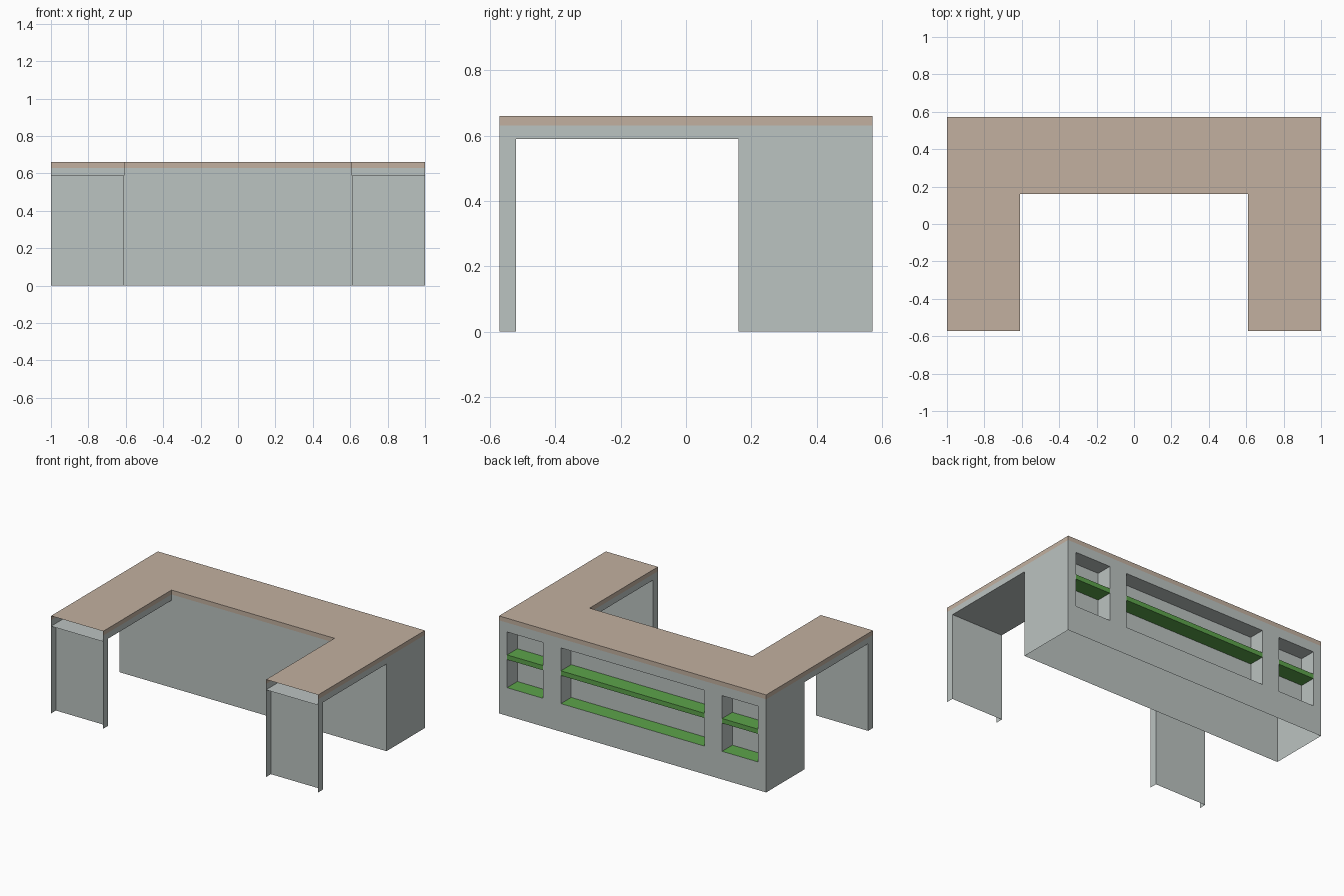
import bpy, bmesh

if "Cube" in bpy.data.objects:
    bpy.data.objects.remove(bpy.data.objects["Cube"])

def material(name, rgb):
    m = bpy.data.materials.new(name)
    m.diffuse_color = (*rgb, 1)
    m.use_nodes = True
    m.node_tree.nodes["Principled BSDF"].inputs["Base Color"].default_value = m.diffuse_color
    return m

TAN = material("tan_counter", (0.54, 0.435, 0.35))
GREY = material("pale_grey", (0.50, 0.546, 0.533))
GREEN = material("shelf_green", (0.107, 0.366, 0.07))

X, Y = 1.0, 0.571            # outer half sizes
IX, IY = 0.61, 0.16          # inner opening
Z1, Z2, Z3 = 0.59, 0.63, 0.66

def build(name, mat, polys):
    bm = bmesh.new()
    for p in polys:
        bm.faces.new([bm.verts.new(v) for v in p])
    bmesh.ops.remove_doubles(bm, verts=bm.verts, dist=0.0005)
    me = bpy.data.meshes.new(name)
    bm.to_mesh(me)
    bm.free()
    me.materials.append(mat)
    ob = bpy.data.objects.new(name, me)
    bpy.context.collection.objects.link(ob)
    return ob

def wall(path, z0, z1):
    """Vertical sheets along a plan path; outside is to its right."""
    return [[(*a, z0), (*b, z0), (*b, z1), (*a, z1)] for a, b in zip(path, path[1:])]

def flat(x0, x1, y0, y1, z, up=True):
    p = [(x0, y0, z), (x1, y0, z), (x1, y1, z), (x0, y1, z)]
    return p if up else p[::-1]

outer = [(X, -Y), (X, Y), (-X, Y), (-X, -Y)]
inner = [(-IX, -Y), (-IX, IY), (IX, IY), (IX, -Y)]

# U-shaped counter top with its edge band (arm ends are open)
build("counter_top", TAN,
      [[(x, y, Z3) for x, y in outer + inner]]
      + wall(outer, Z2, Z3) + wall(inner, Z2, Z3))

# Grey band under the top, and undersides of the arms
build("counter_apron", GREY,
      wall(outer, Z1, Z2) + wall(inner, Z1, Z2)
      + [flat(-X, -IX, -Y, IY, Z1, False), flat(IX, X, -Y, IY, Z1, False)])

# Cabinet front and sides, open at the bottom
build("cabinet_shell", GREY, wall([(-X, Y), (-X, IY), (X, IY), (X, Y)], 0, Z1))

# Back wall with three openings
xs = [-X, -0.94, -0.67, -0.537, 0.537, 0.67, 0.94, X]
zs = [0, 0.19, 0.567, Z1]
back = []
for i in range(7):
    for k in range(3):
        if not (k == 1 and i % 2 == 1):
            back += wall([(xs[i + 1], Y), (xs[i], Y)], zs[k], zs[k + 1])
build("back_wall", GREY, back)

# Niches with green floors and shelves
D = Y - 0.11
for label, i in (("right", 1), ("middle", 3), ("left", 5)):
    a, b = xs[i], xs[i + 1]
    build(label + "_niche", GREY,
          wall([(b, Y), (b, D), (a, D), (a, Y)], zs[1], zs[2])
          + [flat(a, b, D, Y, zs[2], False)])
    build(label + "_niche_floor", GREEN, [flat(a, b, D, Y, zs[1])])
    build(label + "_shelf", GREEN,
          wall([(a, D), (b, D), (b, Y), (a, Y), (a, D)], 0.38, 0.412)
          + [flat(a, b, D, Y, 0.412), flat(a, b, D, Y, 0.38, False)])

# Channel-shaped legs, open at the front
for label, x0, x1 in (("left", -X, -IX), ("right", IX, X)):
    build(label + "_leg", GREY,
          wall([(x1, -Y), (x1, -0.52), (x0, -0.52), (x0, -Y)], 0, Z1))
